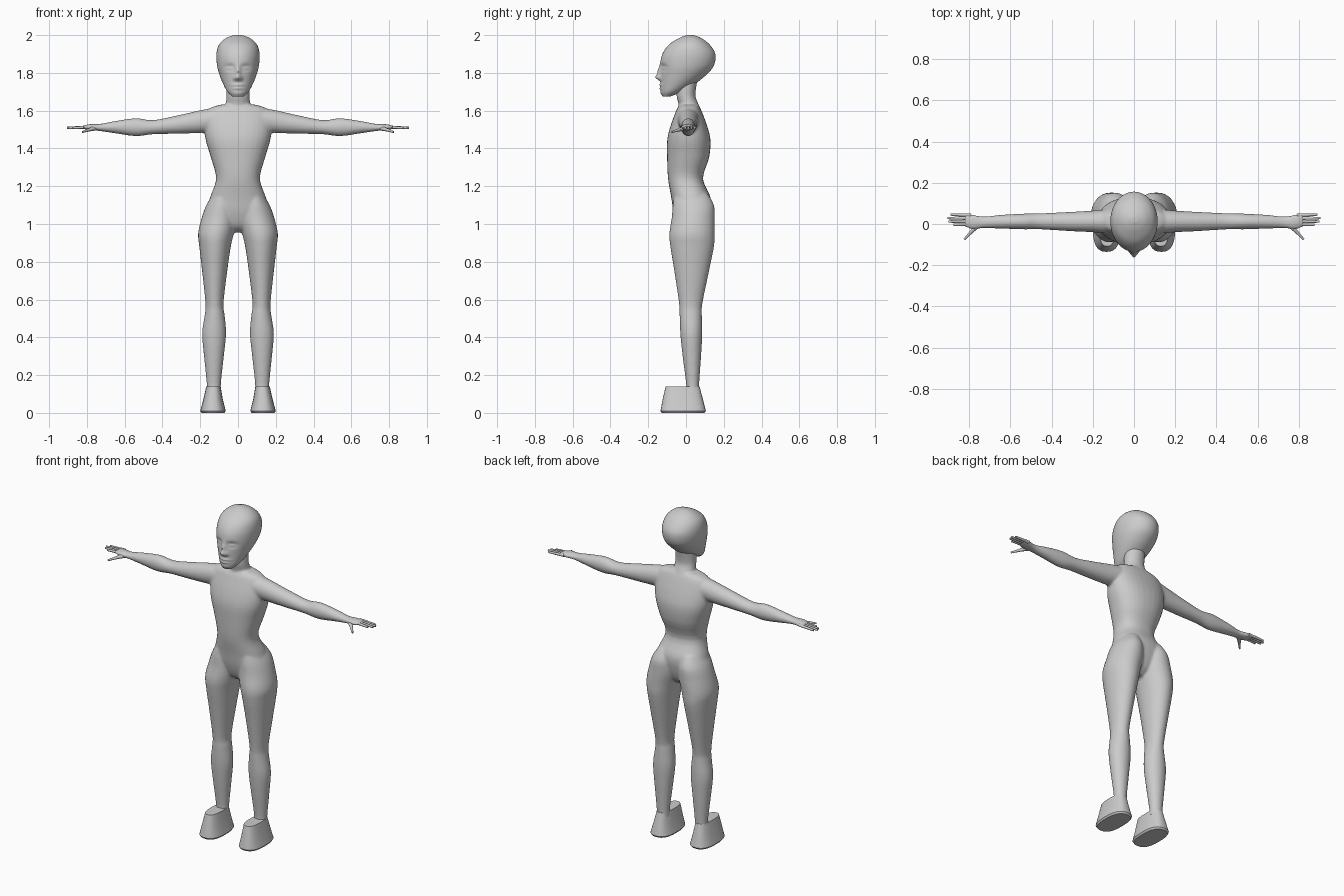
import bpy, bmesh, math
from mathutils import Vector


def spline(rows, steps):
    """Catmull-Rom refinement of a list of section rows."""
    if steps == 1:
        return rows
    out = []
    for i in range(len(rows) - 1):
        p = [rows[max(i - 1, 0)], rows[i], rows[i + 1], rows[min(i + 2, len(rows) - 1)]]
        for s in range(steps):
            t = s / steps
            out.append([0.5 * (2 * b + (c - a) * t + (2 * a - 5 * b + 4 * c - d) * t * t
                               + (3 * b - a - 3 * c + d) * t ** 3) for a, b, c, d in zip(*p)])
    return out + [rows[-1]]


def loft(bm, rows, axis='z', side=1, n=32, power=2.0, steps=4):
    """Skin rounded sections (t, a0, a1, b0, b1); a,b = x,y along z or y,z along x."""
    rings = []
    for t, a0, a1, b0, b1 in spline(rows, steps):
        ring = []
        for k in range(n):
            w = 2 * math.pi * k / n
            c, s = math.cos(w), math.sin(w)
            a = (a0 + a1) / 2 + (a1 - a0) / 2 * math.copysign(abs(c) ** (2 / power), c)
            b = (b0 + b1) / 2 + (b1 - b0) / 2 * math.copysign(abs(s) ** (2 / power), s)
            ring.append(bm.verts.new((a * side, b, t) if axis == 'z' else (t * side, a, b)))
        rings.append(ring)
    faces = [bm.faces.new((r[k], r[(k + 1) % n], q[(k + 1) % n], q[k]))
             for r, q in zip(rings, rings[1:]) for k in range(n)]
    faces += [bm.faces.new(rings[0]), bm.faces.new(rings[-1])]
    bmesh.ops.recalc_face_normals(bm, faces=faces)


def rod(bm, p, q, r1, r2, n=10):
    """Tapered finger segment between two points."""
    p, q = Vector(p), Vector(q)
    m = (q - p).to_track_quat('Z', 'Y').to_matrix().to_4x4()
    m.translation = (p + q) / 2
    bmesh.ops.create_cone(bm, cap_ends=True, segments=n, radius1=r1, radius2=r2,
                          depth=(q - p).length, matrix=m)


def make(name, bm, angle=40):
    me = bpy.data.meshes.new(name)
    bm.to_mesh(me)
    bm.free()
    ob = bpy.data.objects.new(name, me)
    bpy.context.collection.objects.link(ob)
    bpy.ops.object.select_all(action='DESELECT')
    bpy.context.view_layer.objects.active = ob
    ob.select_set(True)
    bpy.ops.object.shade_smooth_by_angle(angle=math.radians(angle))
    return ob


# Body: torso, neck, arms and legs fused into one skin
bm = bmesh.new()
torso = [(0.955, -.03, .03, 0, .06), (0.99, -.10, .10, -.04, .10), (1.06, -.165, .165, -.065, .125),
         (1.14, -.148, .148, -.078, .13), (1.24, -.116, .116, -.095, .09),
         (1.35, -.143, .143, -.10, .122), (1.44, -.17, .17, -.10, .13),
         (1.51, -.178, .178, -.085, .115), (1.58, -.17, .17, -.06, .09),
         (1.615, -.145, .145, -.045, .075), (1.632, -.09, .09, -.03, .065)]
loft(bm, torso, power=2.3)
neck = [(1.58, -.075, .075, -.05, .08), (1.63, -.066, .066, -.04, .068),
        (1.68, -.061, .061, -.05, .05), (1.76, -.06, .06, -.05, .06)]
loft(bm, neck)
leg = [(.11, .09, .165, 0, .07), (.16, .09, .166, 0, .07), (.30, .075, .18, -.018, .08),
       (.42, .063, .19, -.03, .086), (.52, .071, .176, -.034, .084), (.58, .077, .172, -.037, .087),
       (.75, .057, .19, -.062, .122), (.88, .038, .205, -.083, .148), (.95, .022, .211, -.088, .152),
       (1.03, .005, .193, -.076, .152), (1.10, .01, .168, -.07, .148), (1.16, .03, .13, -.06, .115)]
arm = [(.10, -.05, .075, 1.49, 1.62), (.20, -.04, .065, 1.482, 1.602), (.32, -.034, .058, 1.478, 1.575),
       (.45, -.026, .052, 1.475, 1.55), (.54, -.026, .05, 1.465, 1.56), (.65, -.022, .044, 1.48, 1.545),
       (.73, -.02, .036, 1.492, 1.53), (.78, -.026, .046, 1.496, 1.529), (.82, -.014, .053, 1.503, 1.521)]
for s in (1, -1):
    loft(bm, leg, side=s)
    loft(bm, arm, 'x', s)
body = make("body", bm, 60)
mod = body.modifiers.new("fuse", 'REMESH')
mod.mode = 'VOXEL'
mod.voxel_size = 0.007
mod.use_smooth_shade = True
mod = body.modifiers.new("soften", 'SMOOTH')
mod.factor = 0.5
mod.iterations = 5

# Head: smooth skull with the face pushed out of its front
bm = bmesh.new()
skull = [(1.675, -.03, .03, -.122, -.08), (1.70, -.056, .056, -.132, -.02), (1.74, -.078, .078, -.133, .045),
         (1.79, -.098, .098, -.134, .108), (1.84, -.111, .111, -.137, .148), (1.90, -.114, .114, -.125, .155),
         (1.95, -.10, .10, -.09, .125), (1.985, -.062, .062, -.035, .08), (2.0, -.02, .02, .005, .04)]
loft(bm, skull, n=96, steps=9)
bumps = [(0, 1.776, .013, .011, -.022), (0, 1.805, .009, .022, -.015),     # nose
         (0, 1.736, .022, .005, -.008), (0, 1.718, .018, .005, -.007),     # lips
         (0, 1.69, .02, .01, -.004)]                                       # chin
for s in (1, -1):                                                          # eyes, nostrils
    bumps += [(s * .043, 1.828, .019, .012, .015), (s * .043, 1.825, .013, .006, -.009),
              (s * .017, 1.77, .006, .007, -.006)]
for v in bm.verts:
    if v.co.y < -0.02:
        x, z = v.co.x, v.co.z
        v.co.y += sum(a * math.exp(-((x - cx) / sx) ** 2 / 2 - ((z - cz) / sz) ** 2 / 2)
                      for cx, cz, sx, sz, a in bumps)
make("head", bm, 60)

# Feet and fingers on both sides
foot = [(0, .072, .193, -.128, .098), (.01, .065, .2, -.135, .105),
        (.07, .08, .184, -.124, .09), (.14, .092, .168, -.108, .072)]
fingers = [(.046, .89), (.029, .905), (.012, .9), (-.004, .875)]
for s, label in ((1, "left"), (-1, "right")):
    bm = bmesh.new()
    loft(bm, foot, side=s, power=2.6, steps=1)
    make(label + "_foot", bm)
    bm = bmesh.new()
    for y, tip in fingers:
        rod(bm, (s * .79, y * .85 + .003, 1.513), (s * tip, y, 1.509), .009, .006)
    rod(bm, (s * .755, -.005, 1.508), (s * .787, -.036, 1.499), .013, .009)
    rod(bm, (s * .784, -.033, 1.5), (s * .823, -.075, 1.487), .009, .005)
    make(label + "_fingers", bm)
